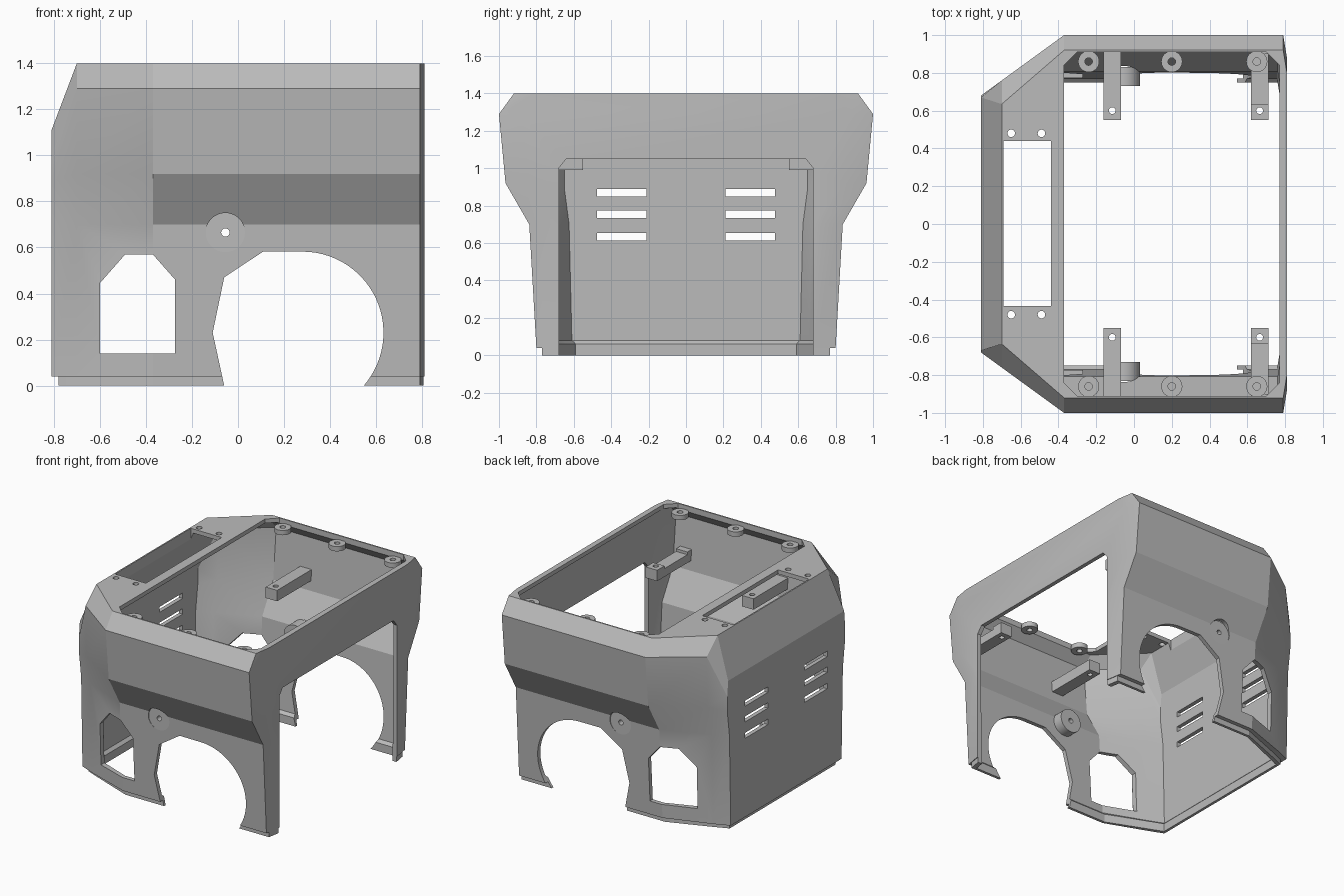
import bpy, bmesh, math
from mathutils import Vector

if "Cube" in bpy.data.objects:
    bpy.data.objects.remove(bpy.data.objects["Cube"])

grey = bpy.data.materials.new("plain grey")
grey.diffuse_color = (0.5, 0.5, 0.5, 1)
grey.use_nodes = True
grey.node_tree.nodes["Principled BSDF"].inputs["Base Color"].default_value = grey.diffuse_color


def make(name, bm):
    bmesh.ops.recalc_face_normals(bm, faces=bm.faces)
    me = bpy.data.meshes.new(name)
    bm.to_mesh(me)
    bm.free()
    me.materials.append(grey)
    ob = bpy.data.objects.new(name, me)
    bpy.context.collection.objects.link(ob)
    return ob


def prism(name, pts, axis, lo, hi):
    """Extrude a 2D outline along an axis; outline is (y,z), (x,z) or (x,y)."""
    bm = bmesh.new()

    def at(p, h):
        v = list(p)
        v.insert(axis, h)
        return bm.verts.new(v)
    a = [at(p, lo) for p in pts]
    b = [at(p, hi) for p in pts]
    bm.faces.new(a)
    bm.faces.new(b[::-1])
    n = len(pts)
    for i in range(n):
        bm.faces.new((a[i], b[i], b[(i + 1) % n], a[(i + 1) % n]))
    return make(name, bm)


def rect(x0, x1, y0, y1):
    return [(x0, y0), (x1, y0), (x1, y1), (x0, y1)]


def circle(cx, cy, r, n=32):
    return [(cx + r * math.cos(2 * math.pi * i / n),
             cy + r * math.sin(2 * math.pi * i / n)) for i in range(n)]


def cut(cutter, *targets):
    """Subtract a cutter from each target, then discard it."""
    for ob in targets:
        mod = ob.modifiers.new("cut", 'BOOLEAN')
        mod.operation = 'DIFFERENCE'
        mod.solver = 'EXACT'
        mod.object = cutter
        bpy.context.view_layer.objects.active = ob
        bpy.ops.object.modifier_apply(modifier=mod.name)
    bpy.data.objects.remove(cutter)


def half_ring(z, w, d, c, zc, t=0.0, rim=0.0, x_end=0.79):
    """Half outline from the rear centre edge round to the front-end corner."""
    y = t + rim
    return [(0.81 - t, w - 0.12 - y, z), (x_end - t, w - y, z), (-0.37, w - y, z),
            (-0.70 + y, d - y, z), (-0.81 + y, c - y, zc)]


def loft(name, rings):
    bm = bmesh.new()
    rows = []
    for half in rings:
        full = half + [(x, -y, z) for x, y, z in reversed(half)]
        rows.append([bm.verts.new(p) for p in full])
    n = len(rows[0])
    for a, b in zip(rows, rows[1:]):
        for i in range(n):
            bm.faces.new((a[i], a[(i + 1) % n], b[(i + 1) % n], b[i]))
    top = rows[-1]
    bm.faces.new(top[3:7])                 # sloped nose panel
    bm.faces.new(top[:4] + top[6:])        # flat roof
    bm.faces.new(rows[0][::-1])
    return make(name, bm)


# Cab shell: outer loft minus an inset inner loft
levels = [(0.04, 0.80, 0.685, 0.64, 0.04), (0.70, 0.838, 0.705, 0.655, 0.70),
          (0.92, 0.965, 0.752, 0.68, 0.89), (1.29, 1.00, 0.76, 0.68, 1.00),
          (1.40, 0.92, 0.635, 0.67, 1.11)]
base = levels[0]
outer = [half_ring(0, *base[1:4], 0, 0, 0.03), half_ring(*base, 0, 0.03)]
outer += [half_ring(*lv) for lv in levels]
shell = loft("cab_shell", outer)

T = 0.03
inner = [half_ring(-0.1, *base[1:4], -0.1, T, 0.02), half_ring(0.06, *base[1:4], 0.06, T, 0.02),
         half_ring(0.08, *base[1:4], 0.08, T)]
inner += [half_ring(*lv, T) for lv in levels[1:4]]
z, w, d, c, zc = levels[4]
inner.append(half_ring(z - T, w + 0.01, d + 0.01, c, zc - 0.01, T))
cut(loft("inner_cutter", inner), shell)

# Open roof with chamfered corners, nose slot and screw holes
roof = [(-0.30, 0.91), (0.70, 0.91), (0.77, 0.84), (0.77, -0.84),
        (0.70, -0.91), (-0.30, -0.91), (-0.37, -0.84), (-0.37, 0.84)]
cut(prism("cutter", roof, 2, 1.31, 1.6), shell)
cut(prism("cutter", rect(-0.69, -0.44, -0.435, 0.44), 2, 1.32, 1.6), shell)
for x in (-0.65, -0.49):
    for y in (-0.48, 0.48):
        cut(prism("cutter", circle(x, y, 0.02, 20), 2, 1.3, 1.6), shell)

# Wheel arches and side windows, through both sides
arch = [(-0.06, 0), (-0.11, 0.23), (-0.06, 0.47), (0.11, 0.583)]
a0, a1 = math.pi / 2, -math.asin(0.23 / 0.352)
arch += [(0.28 + 0.352 * math.cos(a0 + (a1 - a0) * i / 28),
          0.23 + 0.352 * math.sin(a0 + (a1 - a0) * i / 28)) for i in range(29)]
arch += [(0.54, -0.1), (-0.06, -0.1)]
cut(prism("cutter", arch, 1, -2, 2), shell)
window = [(-0.60, 0.14), (-0.273, 0.14), (-0.273, 0.46), (-0.37, 0.57), (-0.49, 0.57), (-0.60, 0.445)]
cut(prism("cutter", window, 1, -2, 2), shell)

# Large doorway at the open end
door = [(-0.68, -0.1), (0.68, -0.1), (0.68, 1.0), (0.64, 1.05), (-0.64, 1.05), (-0.68, 1.0)]
cut(prism("cutter", door, 0, 0.5, 1.2), shell)

# Vent slots in the nose
for z in (0.635, 0.755, 0.87):
    for s in (-1, 1):
        y0, y1 = sorted((0.21 * s, 0.475 * s))
        cut(prism("cutter", rect(y0, y1, z - 0.02, z + 0.02), 0, -1.2, -0.6), shell)

for s, side in ((-1, "near"), (1, "far")):
    def span(a, b):
        return sorted((a * s, b * s))

    # Round side pivots set into a flat recess, with a through hole
    cut(prism("cutter", circle(-0.055, 0.665, 0.085), 1, *span(0.826, 1.3)), shell)
    pivot = prism("side_pivot_" + side, circle(-0.055, 0.665, 0.086), 1, *span(0.73, 0.831))
    cut(prism("cutter", circle(-0.055, 0.665, 0.018, 20), 1, *span(0.6, 1.3)), shell, pivot)

    # Screw bosses under the roof edge
    for i, x in enumerate((-0.24, 0.20, 0.65)):
        boss = prism(f"roof_boss_{side}_{i}", circle(x, 0.86 * s, 0.056), 2, 1.335, 1.37)
        cut(prism("cutter", circle(x, 0.86 * s, 0.02, 20), 2, 1.2, 1.6), boss)

    # Mounting arms reaching in from the side walls
    for i, x in enumerate((-0.115, 0.665)):
        arm = prism(f"mount_arm_{side}_{i}", rect(x - 0.046, x + 0.046, *span(0.55, 0.95)), 2, 0.99, 1.07)
        cut(prism("cutter", circle(x, 0.60 * s, 0.018, 20), 2, 0.8, 1.2), arm)
        if i:   # lowered top behind the pad
            cut(prism("cutter", rect(x - 0.1, x + 0.1, *span(0.635, 0.90)), 2, 1.05, 1.2), arm)

# Smooth shading with sharp edges kept
for ob in list(bpy.context.collection.objects):
    bpy.ops.object.select_all(action='DESELECT')
    ob.select_set(True)
    bpy.context.view_layer.objects.active = ob
    bpy.ops.object.shade_smooth_by_angle(angle=math.radians(20))
